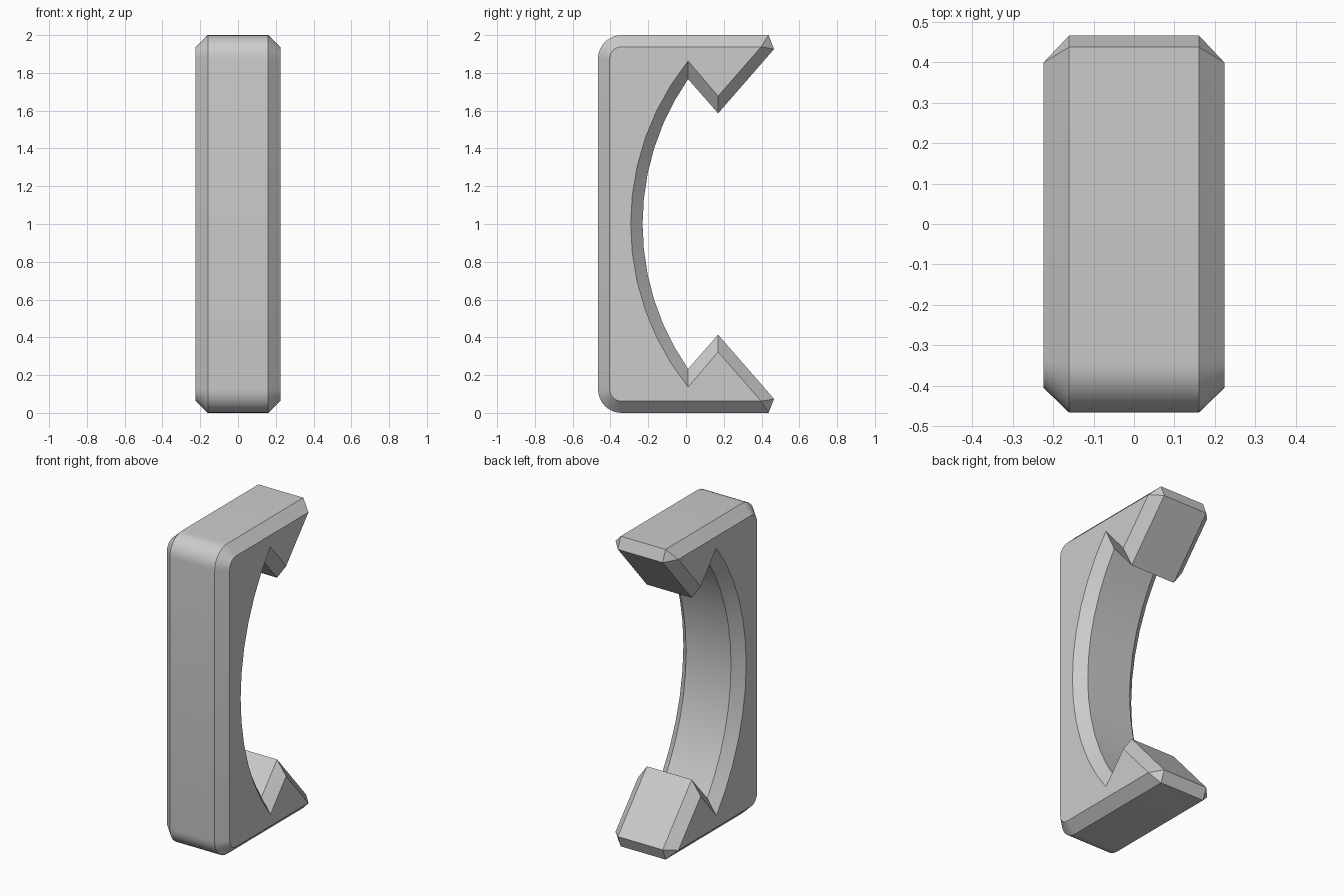
import bpy, bmesh
from math import sin, cos, pi, asin, radians

cube = bpy.data.objects.get("Cube")
if cube:
    bpy.data.objects.remove(cube, do_unlink=True)

HALF_WIDTH, FLAT_HALF = 0.224, 0.16
MID_Z = 1.0


def corner(radius, steps=8):
    """Rounded upper front corner, from the front face to the top."""
    cy, cz = -0.341, 0.875
    return [(cy - radius * cos(a), cz + radius * sin(a))
            for a in (i * pi / 2 / steps for i in range(steps + 1))]


def recess(depth_y, valley_y, valley_z, steps=6):
    """Upper half of the curved recess, from the valley down to the middle."""
    sag = valley_y - depth_y
    radius = (valley_z ** 2 + sag ** 2) / (2 * sag)
    end = asin(valley_z / radius)
    return [(depth_y + radius * (1 - cos(end * i / steps)), radius * sin(end * i / steps))
            for i in range(steps, -1, -1)]


def outline(radius, hook, depth_y, valley_z):
    """Closed (y, z) outline: the upper half, then its mirror image."""
    upper = corner(radius) + hook + recess(depth_y, 0.011, valley_z)
    lower = [(y, -z) for y, z in reversed(upper[:-1])]
    return [(y, z + MID_Z) for y, z in upper + lower]


# Full outline of the flat middle band, and the inset outline of the side faces
full = outline(0.125, [(0.437, 1.0), (0.466, 0.926), (0.17, 0.586)], -0.23, 0.767)
inset = outline(0.063, [(0.398, 0.938), (0.398, 0.938), (0.17, 0.677)], -0.293, 0.863)

# Clip body: loft the outlines across the width
bm = bmesh.new()
sections = [(-HALF_WIDTH, inset), (-FLAT_HALF, full), (FLAT_HALF, full), (HALF_WIDTH, inset)]
rings = [[bm.verts.new((x, y, z)) for y, z in pts] for x, pts in sections]
count = len(full)
for a, b in zip(rings, rings[1:]):
    for i in range(count):
        j = (i + 1) % count
        bm.faces.new((a[i], a[j], b[j], b[i]))
bm.faces.new(rings[0])
bm.faces.new(rings[-1])
bmesh.ops.remove_doubles(bm, verts=bm.verts, dist=0.0005)
bmesh.ops.recalc_face_normals(bm, faces=bm.faces)

mesh = bpy.data.meshes.new("clip_body")
bm.to_mesh(mesh)
bm.free()
body = bpy.data.objects.new("clip_body", mesh)
bpy.context.collection.objects.link(body)

# Plain grey material
grey = bpy.data.materials.new("plain_grey")
grey.use_nodes = True
colour = (0.6, 0.6, 0.6, 1.0)
grey.diffuse_color = colour
grey.node_tree.nodes["Principled BSDF"].inputs["Base Color"].default_value = colour
mesh.materials.append(grey)

# Smooth curves, sharp bevel edges
bpy.ops.object.select_all(action="DESELECT")
body.select_set(True)
bpy.context.view_layer.objects.active = body
bpy.ops.object.shade_smooth_by_angle(angle=radians(25))
